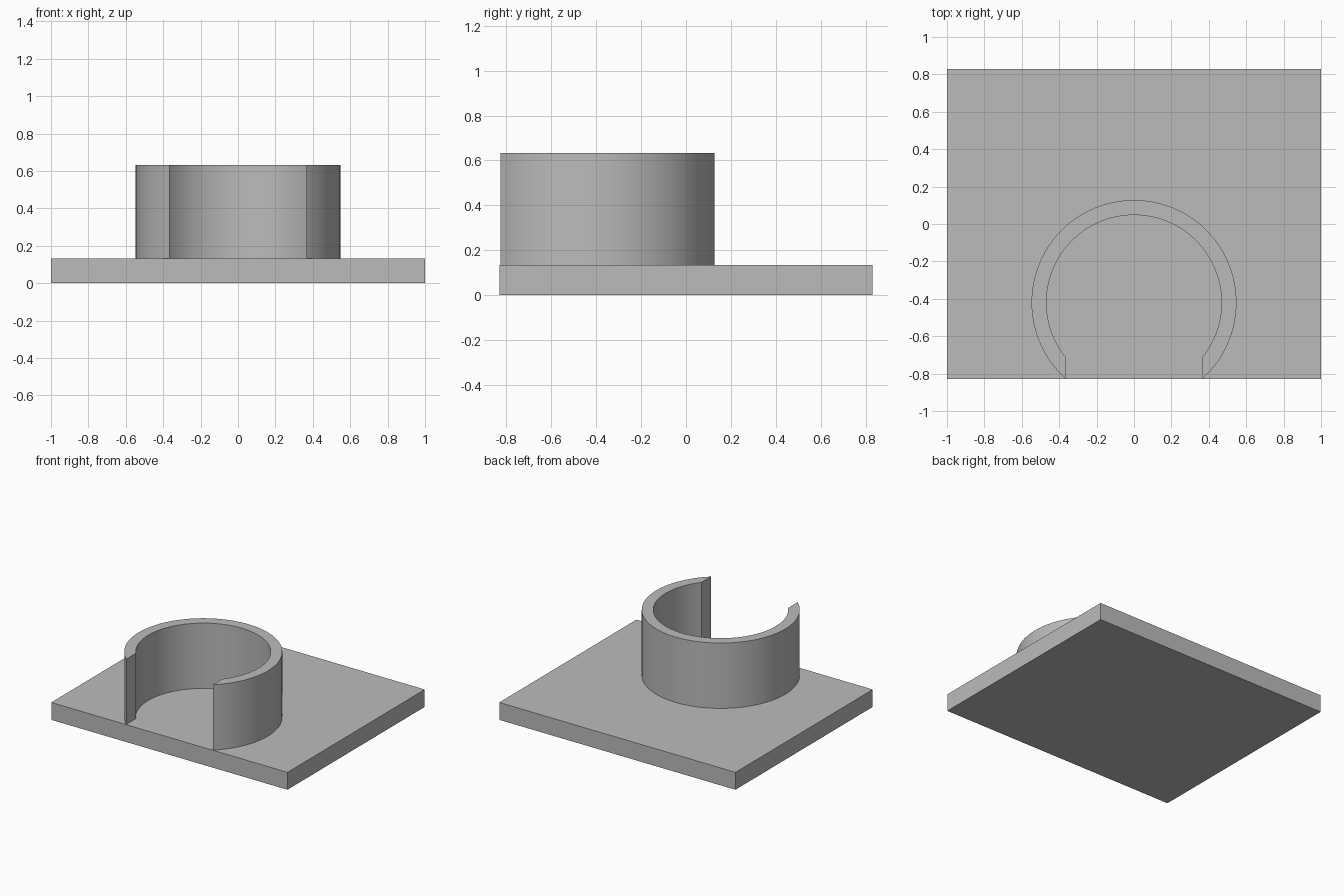
import bpy
import bmesh
import math

if "Cube" in bpy.data.objects:
    bpy.data.objects.remove(bpy.data.objects["Cube"], do_unlink=True)

BASE_HEIGHT = 0.133
TOP = 0.633
CENTRE_Y = -0.42
OUTER, INNER = 0.548, 0.468
HALF_GAP = 0.367
STEPS = 72

grey = bpy.data.materials.new("plain grey")
grey.use_nodes = True
grey.diffuse_color = (0.5, 0.5, 0.5, 1)
grey.node_tree.nodes["Principled BSDF"].inputs["Base Color"].default_value = (0.5, 0.5, 0.5, 1)


def extruded(name, outline, z0, z1):
    """Solid made by raising a flat outline from z0 to z1."""
    bm = bmesh.new()
    face = bm.faces.new([bm.verts.new((x, y, z0)) for x, y in outline])
    raised = bmesh.ops.extrude_face_region(bm, geom=[face], use_keep_orig=True)
    verts = [g for g in raised["geom"] if isinstance(g, bmesh.types.BMVert)]
    bmesh.ops.translate(bm, verts=verts, vec=(0, 0, z1 - z0))
    bmesh.ops.recalc_face_normals(bm, faces=bm.faces)
    mesh = bpy.data.meshes.new(name)
    bm.to_mesh(mesh)
    bm.free()
    mesh.materials.append(grey)
    obj = bpy.data.objects.new(name, mesh)
    bpy.context.collection.objects.link(obj)
    return obj


def arc(radius):
    """Arc over the back, from the right end of the gap to the left end."""
    start = -math.acos(HALF_GAP / radius)
    sweep = math.pi - 2 * start
    angles = [start + sweep * i / STEPS for i in range(STEPS + 1)]
    return [(radius * math.cos(a), CENTRE_Y + radius * math.sin(a)) for a in angles]


# Flat rectangular base
extruded("base_plate", [(-1, -0.83), (1, -0.83), (1, 0.83), (-1, 0.83)], 0, BASE_HEIGHT)

# Open ring wall, its gap cut straight towards the front edge
ring = extruded("open_ring_wall", arc(OUTER) + arc(INNER)[::-1], BASE_HEIGHT, TOP)
bpy.ops.object.select_all(action="DESELECT")
ring.select_set(True)
bpy.context.view_layer.objects.active = ring
bpy.ops.object.shade_smooth_by_angle(angle=math.radians(30))
